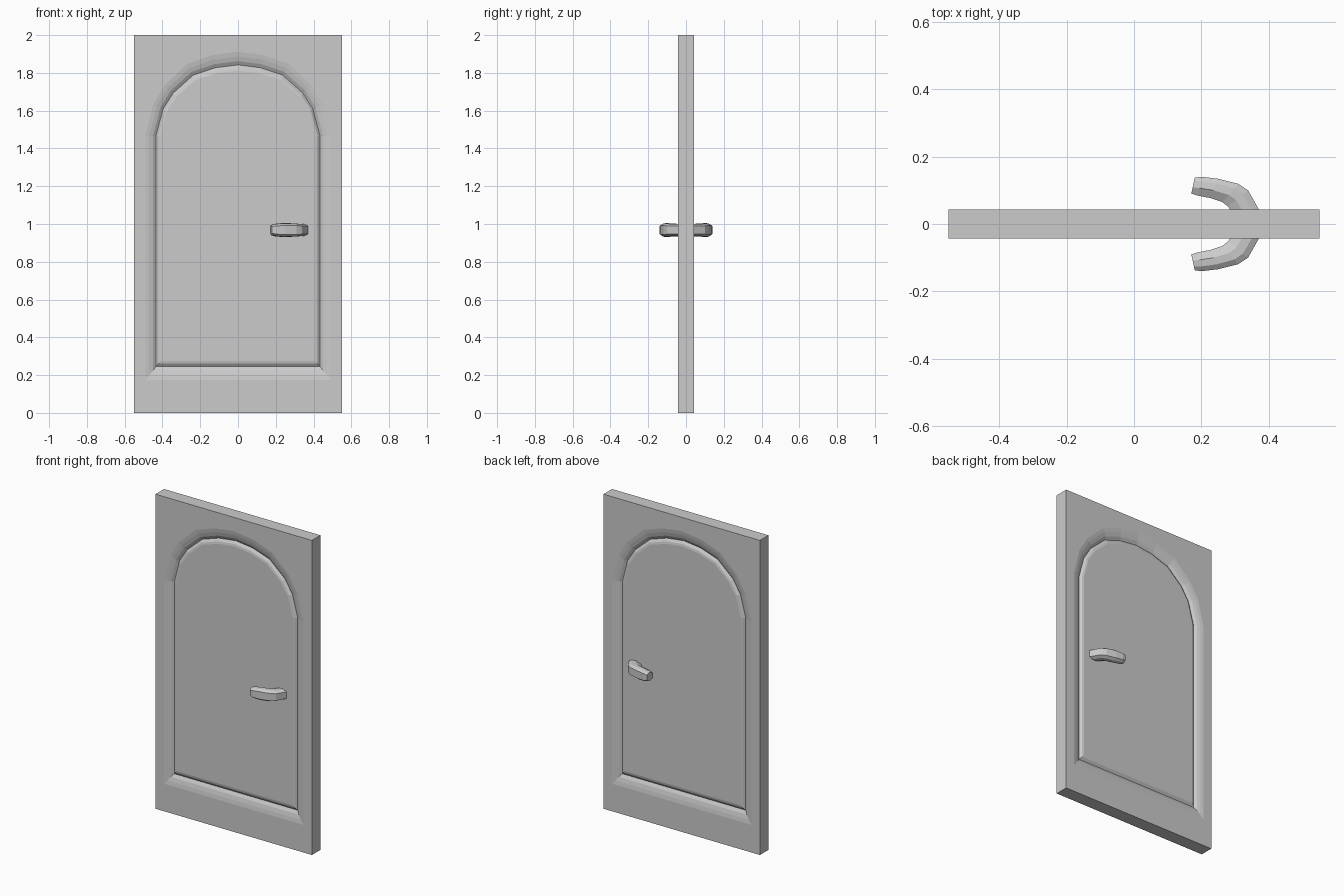
import bpy, bmesh

if "Cube" in bpy.data.objects:
    bpy.data.objects.remove(bpy.data.objects["Cube"])

W, T, H = 0.55, 0.043, 2.0   # half width, half thickness, height

# right half of the arch, as fractions of its half width and rise
ARCH = [(1, 0), (0.915, 0.375), (0.793, 0.6), (0.548, 0.855), (0.276, 0.96), (0, 1)]
# groove steps around the panel: (outward offset, depth below the face)
GROOVE = [(0.056, 0), (0.036, 0.004), (0.016, 0.011), (0, 0.023),
          (-0.013, 0.011), (-0.024, 0.008)]


def finish(bm, name):
    bmesh.ops.remove_doubles(bm, verts=bm.verts, dist=0.0001)
    bmesh.ops.recalc_face_normals(bm, faces=bm.faces)
    mesh = bpy.data.meshes.new(name)
    bm.to_mesh(mesh)
    bm.free()
    obj = bpy.data.objects.new(name, mesh)
    bpy.context.collection.objects.link(obj)
    return obj


def half_outline(d):
    """Bottom centre -> bottom corner -> up the side -> arch crown."""
    w, rise, low = 0.434 + d, 0.375 + 1.25 * d, 0.245 - 1.25 * d
    return [(0, low), (w, low)] + [(w * a, 1.467 + rise * b) for a, b in ARCH]


# door slab: one half of each face with its moulded panel, mirrored in x and y
bm = bmesh.new()
for sx in (1, -1):
    for sy in (1, -1):
        rings = [[bm.verts.new((sx * x, sy * (T - depth), z)) for x, z in half_outline(d)]
                 for d, depth in GROOVE]
        for a, b in zip(rings, rings[1:]):
            for i in range(len(a) - 1):
                bm.faces.new((a[i], a[i + 1], b[i + 1], b[i]))
        bm.faces.new(rings[-1])
        c = [bm.verts.new((sx * x, sy * T, z)) for x, z in ((0, 0), (W, 0), (W, H), (0, H))]
        o = rings[0]
        bm.faces.new((c[0], c[1], o[1], o[0]))
        bm.faces.new((c[1], c[2], o[2], o[1]))
        bm.faces.new([c[2], c[3]] + o[:1:-1])
    # side, top and bottom edges
    for (x1, z1), (x2, z2) in (((0, 0), (W, 0)), ((W, 0), (W, H)), ((W, H), (0, H))):
        bm.faces.new([bm.verts.new((sx * x, y, z)) for x, y, z in
                      ((x1, -T, z1), (x2, -T, z2), (x2, T, z2), (x1, T, z1))])
finish(bm, "door_slab")

# curved lever: outer x, y, inner x, y, half height at each station
LEVER = [(0.371, 0.042, 0.286, 0.042, 0.033), (0.338, 0.100, 0.278, 0.052, 0.034),
         (0.309, 0.119, 0.262, 0.065, 0.036), (0.250, 0.134, 0.226, 0.077, 0.037),
         (0.200, 0.140, 0.190, 0.084, 0.033), (0.180, 0.137, 0.170, 0.090, 0.026)]
# cross-section: position from inner to outer edge, fraction of half height
SECTION = [(0, -0.6), (0.4, -1), (0.75, -0.95), (1, -0.65),
           (1, 0.65), (0.75, 0.95), (0.4, 1), (0, 0.6)]

for name, s in (("front_handle", -1), ("back_handle", 1)):
    bm = bmesh.new()
    rings = [[bm.verts.new((ix + (ox - ix) * u, s * (iy + (oy - iy) * u), 0.968 + h * v))
              for u, v in SECTION] for ox, oy, ix, iy, h in LEVER]
    for a, b in zip(rings, rings[1:]):
        for i in range(len(a)):
            j = (i + 1) % len(a)
            bm.faces.new((a[i], a[j], b[j], b[i]))
    bm.faces.new(rings[0])
    bm.faces.new(rings[-1])
    finish(bm, name)
